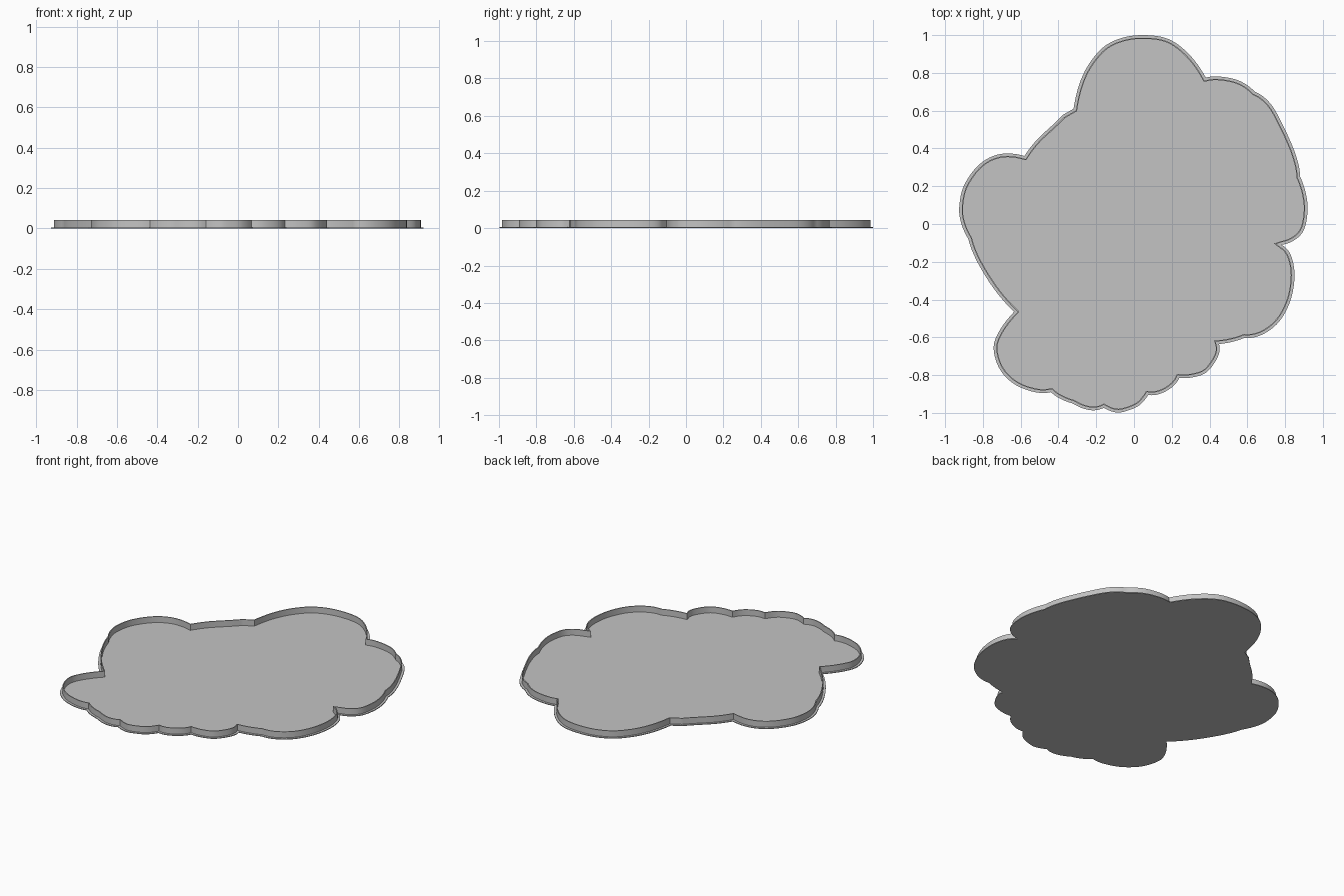
import bpy
import bmesh
from mathutils import Vector

default_cube = bpy.data.objects.get("Cube")
if default_cube:
    bpy.data.objects.remove(default_cube, do_unlink=True)

BASE_TOP = 0.005
WALL_TOP = 0.043
FLANGE_WIDTH = 0.014
WALL_THICKNESS = 0.006
STEPS = 6

# Scalloped rim, clockwise: each lobe runs from its own crease to the next one (hundredths)
LOBES = [
    [(-32, 61), (-27, 79), (-18, 92), (-8, 98), (4.5, 100), (18, 98), (29, 90)],
    [(38, 77.5), (46, 78), (56, 75.7)],
    [(64, 70), (72, 64), (78.5, 53), (85.5, 37)],
    [(88, 25), (91, 16), (91.9, 7), (90, -3), (85, -8.5)],
    [(78, -11), (83, -16.5), (85, -27), (83, -40), (77, -51.5), (68, -58.5)],
    [(58.5, -60.3), (51.5, -62.5)],
    [(45, -63.5), (44.5, -70), (39, -78), (32, -81)],
    [(24, -81.5), (20, -86.5), (13.5, -90)],
    [(7.5, -90.5), (3, -95.8), (-2.5, -98.5), (-9, -99.8)],
    [(-16, -97.3), (-23.5, -98.5)],
    [(-32.5, -95), (-39, -92.5)],
    [(-44, -89), (-52.5, -89), (-63, -85), (-71, -77), (-74.3, -66), (-71.5, -57)],
    [(-63.5, -46.5), (-74, -34.5), (-83, -20)],
    [(-87.7, -8), (-91.8, 1.5), (-92.4, 10.5), (-89.7, 21), (-81.7, 31.7), (-71, 37)],
    [(-58, 36), (-51.5, 44.5), (-43, 52.5)],
    [(-37.8, 57.7)],
]


def smooth_lobe(points):
    """Sample a smooth curve through the points, leaving out the last one."""
    def beyond(a, b, c):
        return 3 * a - 3 * b + c

    if len(points) > 2:
        first, last = beyond(*points[:3]), beyond(*points[:-4:-1])
    else:
        first, last = 2 * points[0] - points[1], 2 * points[1] - points[0]
    padded = [first, *points, last]
    samples = []
    for a, b, c, d in zip(padded, padded[1:], padded[2:], padded[3:]):
        for i in range(STEPS):
            t = i / STEPS
            samples.append(b + (c - a) * t / 2
                           + (a - 2.5 * b + 2 * c - d / 2) * t ** 2
                           + (1.5 * (b - c) + (d - a) / 2) * t ** 3)
    return samples


def make_outline():
    outline = []
    for lobe, following in zip(LOBES, LOBES[1:] + LOBES[:1]):
        outline += smooth_lobe([Vector(p) / 100 for p in lobe + following[:1]])
    outline.reverse()
    return outline


def inset(outline, distance):
    """Move a counter-clockwise outline inwards with mitred corners."""
    moved = []
    for i, point in enumerate(outline):
        before = (point - outline[i - 1]).normalized()
        after = (outline[(i + 1) % len(outline)] - point).normalized()
        n1, n2 = Vector((-before.y, before.x)), Vector((-after.y, after.x))
        middle = (n1 + n2).normalized()
        moved.append(point + middle * distance / max(middle.dot(n1), 0.5))
    return moved


def add_ring(bm, outline, z):
    return [bm.verts.new((p.x, p.y, z)) for p in outline]


def bridge(bm, lower, upper):
    for i in range(len(lower)):
        bm.faces.new((lower[i - 1], lower[i], upper[i], upper[i - 1]))


def finish(bm, name, material):
    bmesh.ops.recalc_face_normals(bm, faces=bm.faces)
    mesh = bpy.data.meshes.new(name)
    bm.to_mesh(mesh)
    bm.free()
    mesh.materials.append(material)
    obj = bpy.data.objects.new(name, mesh)
    bpy.context.collection.objects.link(obj)
    bpy.ops.object.select_all(action="DESELECT")
    obj.select_set(True)
    bpy.context.view_layer.objects.active = obj
    bpy.ops.object.shade_smooth_by_angle()


grey = bpy.data.materials.new("light grey")
grey.use_nodes = True
grey.diffuse_color = (0.55, 0.55, 0.55, 1)
grey.node_tree.nodes["Principled BSDF"].inputs["Base Color"].default_value = grey.diffuse_color

outline = make_outline()

# Thin floor plate that reaches a little past the wall
bm = bmesh.new()
bottom = add_ring(bm, outline, 0)
top = add_ring(bm, outline, BASE_TOP)
bridge(bm, bottom, top)
bm.faces.new(bottom)
bm.faces.new(top)
finish(bm, "floor_plate", grey)

# Upright wall following the rim
bm = bmesh.new()
outer = inset(outline, FLANGE_WIDTH)
inner = inset(outline, FLANGE_WIDTH + WALL_THICKNESS)
rings = [add_ring(bm, path, z) for path, z in (
    (outer, BASE_TOP), (outer, WALL_TOP), (inner, WALL_TOP), (inner, BASE_TOP))]
for lower, upper in zip(rings, rings[1:] + rings[:1]):
    bridge(bm, lower, upper)
finish(bm, "rim_wall", grey)
